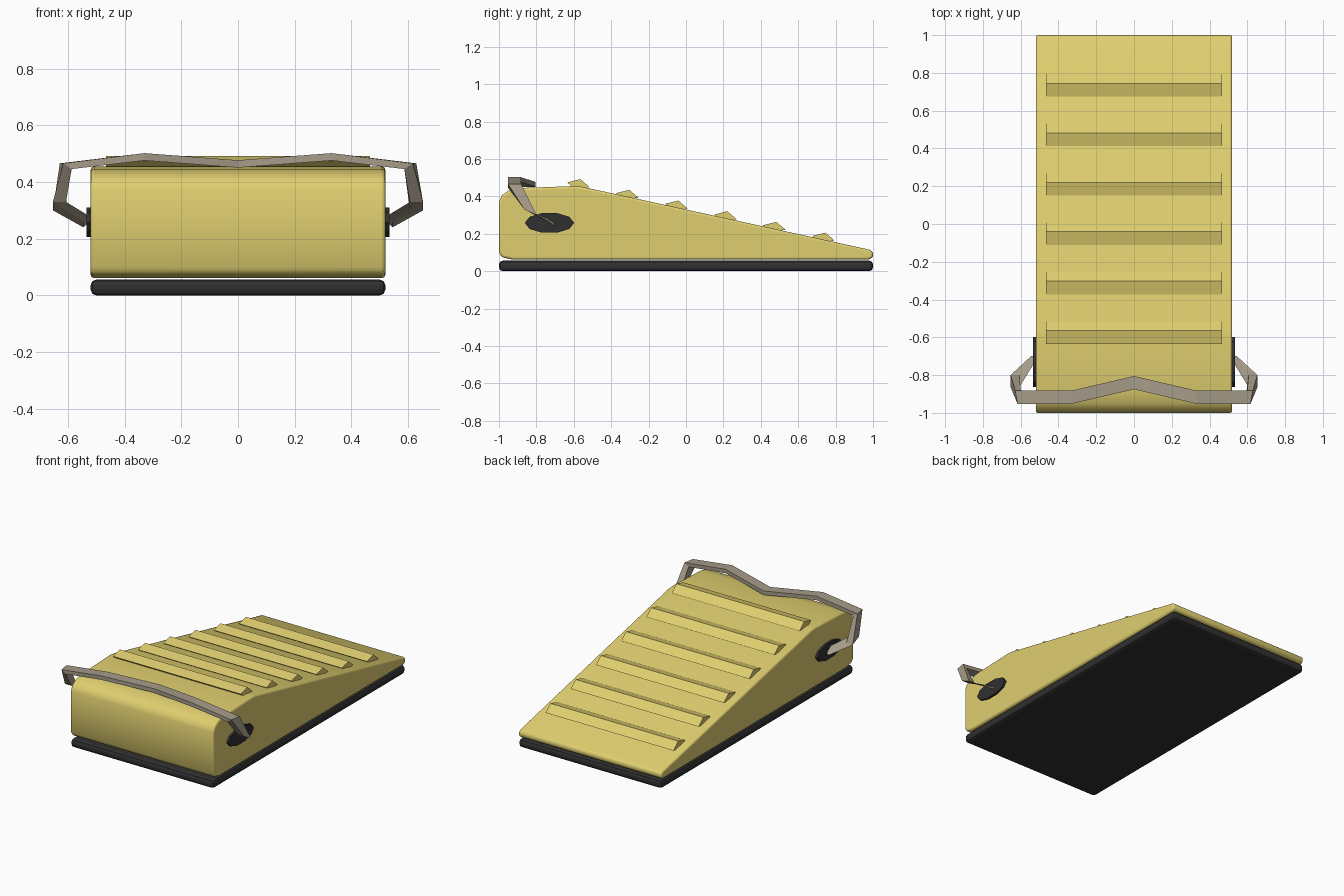
import bpy, bmesh, math
from mathutils import Vector

if "Cube" in bpy.data.objects:
    bpy.data.objects.remove(bpy.data.objects["Cube"])


def material(name, rgb):
    m = bpy.data.materials.new(name)
    m.diffuse_color = (*rgb, 1)
    m.use_nodes = True
    m.node_tree.nodes["Principled BSDF"].inputs["Base Color"].default_value = m.diffuse_color
    return m


YELLOW = material("yellow", (0.74, 0.62, 0.16))
BLACK = material("black_rubber", (0.03, 0.03, 0.03))
STRAP = material("tan_strap", (0.38, 0.33, 0.25))


def loft(name, rings, mat):
    """Skin a row of equal-length point rings and cap both ends."""
    bm = bmesh.new()
    vr = [[bm.verts.new(p) for p in ring] for ring in rings]
    n = len(vr[0])
    for a, b in zip(vr, vr[1:]):
        for i in range(n):
            j = (i + 1) % n
            bm.faces.new((a[i], a[j], b[j], b[i]))
    bm.faces.new(vr[0][::-1])
    bm.faces.new(vr[-1])
    bmesh.ops.recalc_face_normals(bm, faces=bm.faces)
    mesh = bpy.data.meshes.new(name)
    bm.to_mesh(mesh)
    bm.free()
    ob = bpy.data.objects.new(name, mesh)
    bpy.context.collection.objects.link(ob)
    mesh.materials.append(mat)
    return ob


def extrude_x(name, profile, x0, x1, mat):
    return loft(name, [[(x, y, z) for y, z in profile] for x in (x0, x1)], mat)


def bevel(ob, width, segments):
    m = ob.modifiers.new("bevel", 'BEVEL')
    m.width, m.segments = width, segments
    m.limit_method, m.angle_limit = 'ANGLE', math.radians(40)


def smooth(ob):
    bpy.ops.object.select_all(action='DESELECT')
    ob.select_set(True)
    bpy.context.view_layer.objects.active = ob
    bpy.ops.object.shade_smooth_by_angle(angle=math.radians(35))


# Wedge body with rounded nose
body = extrude_x("wedge_body", [
    (-1, 0.1), (-0.985, 0.075), (-0.93, 0.062), (0.98, 0.062), (1, 0.075),
    (1, 0.103), (0.98, 0.115), (-0.56, 0.452), (-0.6, 0.455), (-0.72, 0.45),
    (-0.88, 0.445), (-0.95, 0.43), (-0.985, 0.405), (-1, 0.37)], -0.52, 0.52, YELLOW)
bevel(body, 0.012, 3)
smooth(body)

# Rubber base pad
pad = extrude_x("base_pad", [(-1, 0), (1, 0), (1, 0.056), (-1, 0.056)], -0.52, 0.52, BLACK)
bevel(pad, 0.02, 2)

# Grip ribs along the slope
for i in range(6):
    y, z = -0.565 + 0.262 * i, 0.492 - 0.0572 * i
    extrude_x(f"grip_rib_{i + 1}", [
        (y - 0.071, z - 0.018), (y, z), (y + 0.05, z - 0.043), (y - 0.03, z - 0.05)],
        -0.465, 0.465, YELLOW)

# Oval pivot discs on both sides
oval = [(-0.73 + 0.132 * math.cos(k * math.tau / 10),
         0.258 + 0.055 * math.sin(k * math.tau / 10)) for k in range(10)]
for side, s in (("left", -1), ("right", 1)):
    extrude_x(f"pivot_disc_{side}", oval, s * 0.5, s * 0.535, BLACK)

# Carry handle: centre, width and thickness of each half-section, mirrored in x
half = [
    ((0, -0.84, 0.464), (0, 0.07, 0), (0, 0, 0.026)),
    ((0.33, -0.917, 0.489), (0, 0.07, 0), (0, 0, 0.026)),
    ((0.608, -0.917, 0.456), (0.012, 0.07, 0), (0.03, 0, 0.02)),
    ((0.63, -0.832, 0.315), (0, 0.065, -0.03), (0.046, 0, 0)),
    ((0.535, -0.715, 0.26), (0, 0.03, -0.02), (0.02, 0, -0.02)),
]


def section(c, w, t, s):
    c, w, t = Vector(c), Vector(w) / 2, Vector(t) / 2
    ring = [c - w - t, c + w - t, c + w + t, c - w + t]
    return [Vector((s * p.x, p.y, p.z)) for p in ring]


loft("carry_handle", [section(*h, -1) for h in half[:0:-1]] +
     [section(*h, 1) for h in half], STRAP)
